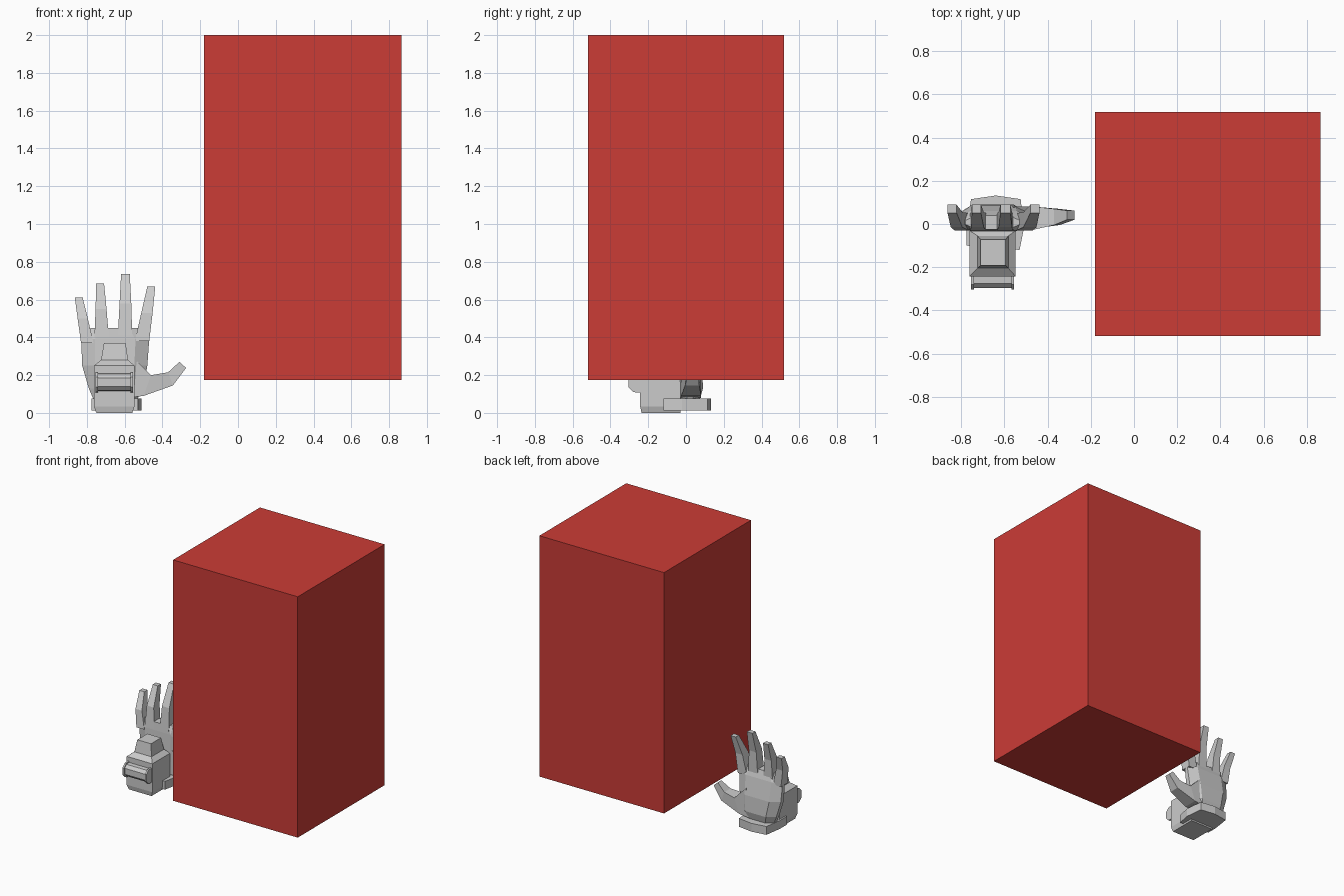
import bpy
import bmesh
from mathutils import Vector

cube = bpy.data.objects.get("Cube")
if cube:
    bpy.data.objects.remove(cube, do_unlink=True)


def material(name, rgb):
    m = bpy.data.materials.new(name)
    m.use_nodes = True
    m.diffuse_color = (*rgb, 1)
    m.node_tree.nodes["Principled BSDF"].inputs["Base Color"].default_value = (*rgb, 1)
    return m


red = material("box red", (0.6, 0.045, 0.037))
grey = material("glove grey", (0.6, 0.6, 0.6))


def loft(name, rings, mat):
    """Skin a closed solid over rings that have equal point counts."""
    bm = bmesh.new()
    loops = [[bm.verts.new(p) for p in ring] for ring in rings]
    n = len(loops[0])
    for a, b in zip(loops, loops[1:]):
        for i in range(n):
            j = (i + 1) % n
            bm.faces.new((a[i], a[j], b[j], b[i]))
    bm.faces.new(loops[0][::-1])
    bm.faces.new(loops[-1])
    bmesh.ops.recalc_face_normals(bm, faces=bm.faces)
    mesh = bpy.data.meshes.new(name)
    bm.to_mesh(mesh)
    bm.free()
    mesh.materials.append(mat)
    obj = bpy.data.objects.new(name, mesh)
    bpy.context.collection.objects.link(obj)
    return obj


def rect(x0, x1, y0, y1, z):
    return [(x0, y0, z), (x1, y0, z), (x1, y1, z), (x0, y1, z)]


def octagon(x0, x1, y0, y1, z):
    """Rectangle with its corners cut off, for the palm."""
    cx, cy = (x1 - x0) * 0.2, (y1 - y0) * 0.35
    return [(x0 + cx, y0, z), (x1 - cx, y0, z), (x1, y0 + cy, z), (x1, y1 - cy, z),
            (x1 - cx, y1, z), (x0 + cx, y1, z), (x0, y1 - cy, z), (x0, y0 + cy, z)]


# Big box
loft("red_box", [rect(-0.18, 0.865, -0.52, 0.52, z) for z in (0.175, 2.0)], red)

# Palm
loft("palm", [octagon(-0.76, -0.54, -0.03, 0.07, 0.06),
              octagon(-0.79, -0.50, -0.035, 0.09, 0.13),
              octagon(-0.825, -0.48, -0.035, 0.085, 0.25),
              octagon(-0.83, -0.47, -0.03, 0.06, 0.39),
              octagon(-0.78, -0.53, -0.025, 0.04, 0.45)], grey)

# Fingers: centre x and width at base, middle and tip, curling backwards
fingers = {
    "little_finger": ((-0.798, 0.066, 0.37), (-0.822, 0.054, 0.50), (-0.843, 0.042, 0.61)),
    "ring_finger": ((-0.722, 0.076, 0.40), (-0.725, 0.058, 0.55), (-0.730, 0.042, 0.685)),
    "middle_finger": ((-0.598, 0.076, 0.41), (-0.596, 0.062, 0.58), (-0.596, 0.046, 0.735)),
    "index_finger": ((-0.508, 0.076, 0.38), (-0.482, 0.060, 0.53), (-0.459, 0.042, 0.67)),
}
depths = ((-0.03, 0.05), (-0.015, 0.055), (0.052, 0.09))
for name, path in fingers.items():
    loft(name, [rect(x - w / 2, x + w / 2, y0, y1, z)
                for (x, w, z), (y0, y1) in zip(path, depths)], grey)

# Thumb: top and bottom edge points with depth range
thumb = [((-0.56, 0.30), (-0.58, 0.08), -0.03, 0.08),
         ((-0.46, 0.20), (-0.50, 0.09), -0.025, 0.08),
         ((-0.37, 0.215), (-0.345, 0.145), -0.005, 0.07),
         ((-0.31, 0.27), (-0.275, 0.238), 0.02, 0.062)]
loft("thumb", [[(t[0], y0, t[1]), (t[0], y1, t[1]), (b[0], y1, b[1]), (b[0], y0, b[1])]
               for t, b, y0, y1 in thumb], grey)

# Wrist cuff
cuff = [(-0.775, -0.10), (-0.53, -0.12), (-0.51, -0.02), (-0.525, 0.115),
        (-0.64, 0.132), (-0.755, 0.115), (-0.775, -0.02)]
loft("wrist_cuff", [[(x, y, z) for x, y in cuff] for z in (0.012, 0.075)], grey)

# Device on the back of the wrist, with stepped taper
loft("wrist_device", [rect(-0.75, -0.56, -0.235, -0.03, 0.0),
                      rect(-0.763, -0.548, -0.243, -0.03, 0.035),
                      rect(-0.763, -0.548, -0.243, -0.03, 0.25),
                      rect(-0.725, -0.582, -0.205, -0.055, 0.28),
                      rect(-0.71, -0.595, -0.192, -0.072, 0.37)], grey)


# Roller with two end flanges
def barrel(name, x0, x1, grow):
    profile = [(-0.23, 0.115), (-0.275, 0.118), (-0.296, 0.14),
               (-0.296, 0.185), (-0.275, 0.207), (-0.23, 0.21)]
    centre = Vector((-0.25, 0.163))
    pts = [centre + (Vector(p) - centre) * grow for p in profile]
    loft(name, [[(x, p.x, p.y) for p in pts] for x in (x0, x1)], grey)


barrel("roller", -0.745, -0.565, 1.0)
for side, x in (("right", -0.755), ("left", -0.568)):
    barrel(side + "_roller_flange", x, x + 0.013, 1.18)
